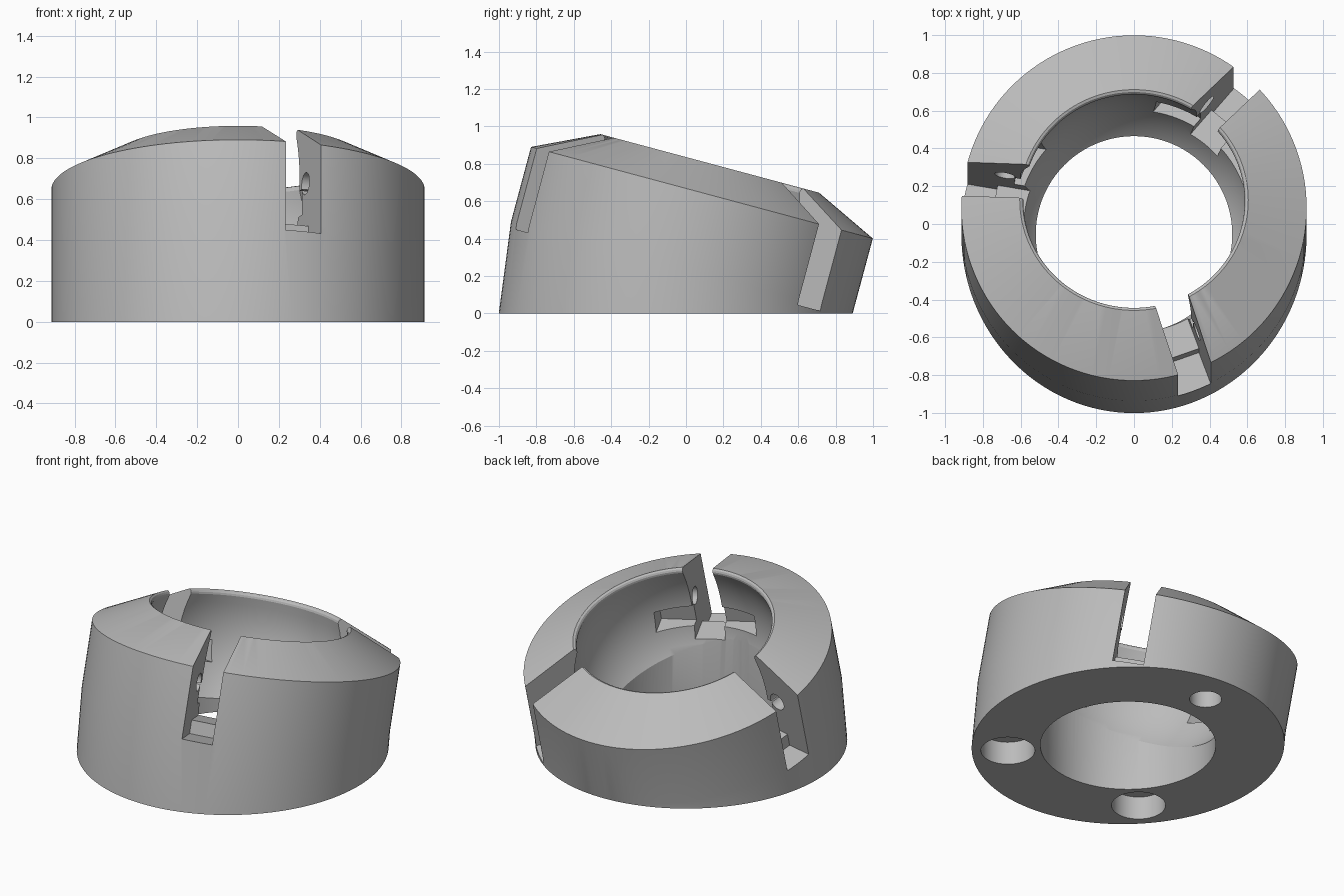
import bpy, bmesh, math
from mathutils import Matrix, Vector

if "Cube" in bpy.data.objects:
    bpy.data.objects.remove(bpy.data.objects["Cube"])

SEG = 128
# Frame of the tilted upper body: leans 15 degrees to the back
TILT = Matrix.Translation((0, -0.022, 0.246)) @ Matrix.Rotation(math.radians(-15), 4, 'X')

grey = bpy.data.materials.new("plain grey")
grey.diffuse_color = (0.5, 0.5, 0.5, 1)
grey.use_nodes = True
grey.node_tree.nodes["Principled BSDF"].inputs["Base Color"].default_value = grey.diffuse_color


def ring(rx, ry, z, cy=0.0):
    return [Vector((rx * math.cos(2 * math.pi * i / SEG),
                    cy + ry * math.sin(2 * math.pi * i / SEG), z)) for i in range(SEG)]


def make_object(name, bm):
    bmesh.ops.recalc_face_normals(bm, faces=bm.faces[:])
    mesh = bpy.data.meshes.new(name)
    bm.to_mesh(mesh)
    bm.free()
    ob = bpy.data.objects.new(name, mesh)
    ob.data.materials.append(grey)
    bpy.context.collection.objects.link(ob)
    return ob


def loft(name, rings):
    """Closed solid through a stack of rings, capped at both ends."""
    bm = bmesh.new()
    loops = [[bm.verts.new(p) for p in r] for r in rings]
    for a, b in zip(loops, loops[1:]):
        for i in range(SEG):
            j = (i + 1) % SEG
            bm.faces.new((a[i], a[j], b[j], b[i]))
    bm.faces.new(loops[0][::-1])
    bm.faces.new(loops[-1])
    return make_object(name, bm)


def box(name, matrix, x0, x1, half_y, z0, z1):
    bm = bmesh.new()
    size = Matrix.Diagonal((x1 - x0, 2 * half_y, z1 - z0, 1))
    move = Matrix.Translation(((x0 + x1) / 2, 0, (z0 + z1) / 2))
    bmesh.ops.create_cube(bm, size=1, matrix=matrix @ move @ size)
    return make_object(name, bm)


def cylinder(name, matrix, radius, depth, segments=48):
    bm = bmesh.new()
    bmesh.ops.create_cone(bm, cap_ends=True, segments=segments, radius1=radius,
                          radius2=radius, depth=depth, matrix=matrix)
    return make_object(name, bm)


def cut(target, cutter):
    mod = target.modifiers.new("cut", 'BOOLEAN')
    mod.operation = 'DIFFERENCE'
    mod.solver = 'EXACT'
    mod.object = cutter
    bpy.context.view_layer.objects.active = target
    bpy.ops.object.modifier_apply(modifier=mod.name)
    bpy.data.objects.remove(cutter, do_unlink=True)


def tilted(points):
    return [TILT @ p for p in points]


# Body: flat base, wedge, leaning wall and conical top
body = loft("socket_body", [
    ring(0.914, 0.946, 0, -0.055),
    tilted(ring(0.914, 0.946, 0.0)),
    tilted(ring(0.914, 0.946, 0.414)),
    tilted(ring(0.605, 0.605, 0.576)),
])
# The wedge closes to nothing at the back, so merge the touching points
bm = bmesh.new()
bm.from_mesh(body.data)
bmesh.ops.remove_doubles(bm, verts=bm.verts[:], dist=0.002)
bm.to_mesh(body.data)
bm.free()

# Ball socket with a rounded lip
R, C = 0.635, 0.30
profile = [(R * math.sin(math.radians(a)), C - R * math.cos(math.radians(a)))
           for a in range(4, 112, 4)]
profile += [(0.586, 0.548), (0.587, 0.56), (0.593, 0.570), (0.606, 0.5765), (0.606, 0.75)]
cut(body, loft("socket_cutter", [tilted(ring(r, r, z)) for r, z in profile]))

# Vertical bore through the base
cut(body, loft("bore_cutter", [ring(0.52, 0.52, -0.2, -0.055), ring(0.52, 0.52, 0.52, -0.055)]))

# Three slots, each with a stepped floor, side pocket and pin hole
for angle in (50, 170, 290):
    m = TILT @ Matrix.Rotation(math.radians(angle), 4, 'Z')
    cut(body, box("outer_slot", m, 0.75, 1.3, 0.093, -0.033, 1.0))
    cut(body, box("inner_slot", m, 0.35, 0.76, 0.093, 0.05, 1.0))
    cut(body, box("side_pocket", m, 0.35, 0.66, 0.31, 0.13, 0.26))
    pin = m @ Matrix.Translation((0.71, 0, 0.275)) @ Matrix.Rotation(math.pi / 2, 4, 'X')
    cut(body, cylinder("pin_hole", pin, 0.055, 0.42, 32))

# Blind holes in the base
for angle, radius, depth in ((-45, 0.16, 0.15), (-135, 0.16, 0.15), (90, 0.095, 0.11)):
    a = math.radians(angle)
    spot = Matrix.Translation((0.715 * math.cos(a), -0.055 + 0.715 * math.sin(a), 0))
    cut(body, cylinder("base_hole", spot, radius, depth * 2))

bpy.ops.object.select_all(action='DESELECT')
body.select_set(True)
bpy.context.view_layer.objects.active = body
bpy.ops.object.shade_smooth_by_angle(angle=math.radians(20))
